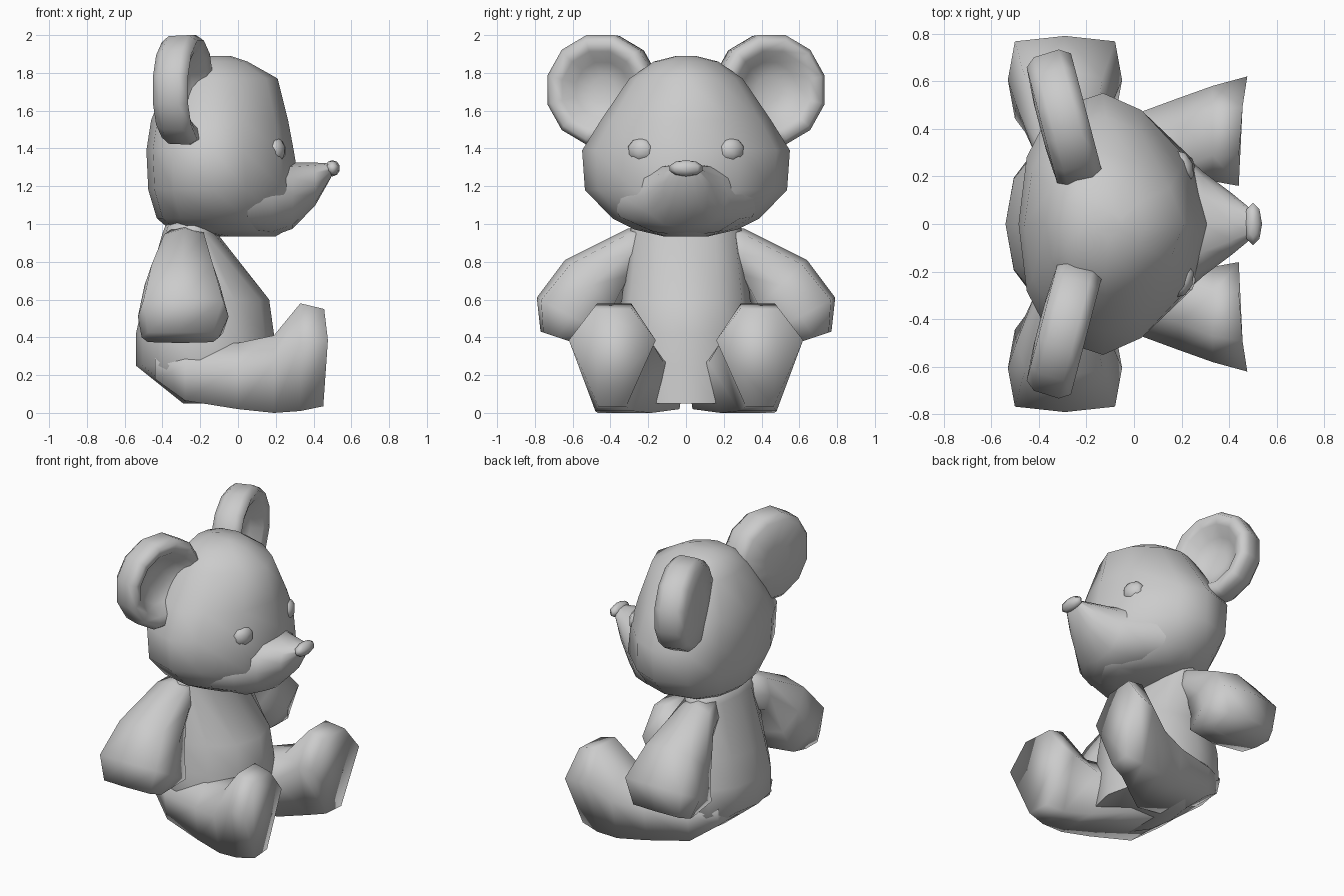
import bpy, bmesh, math
from mathutils import Vector, Matrix

if "Cube" in bpy.data.objects:
    bpy.data.objects.remove(bpy.data.objects["Cube"])


def finish(bm, name, angle=50):
    bmesh.ops.recalc_face_normals(bm, faces=bm.faces)
    me = bpy.data.meshes.new(name)
    bm.to_mesh(me)
    bm.free()
    ob = bpy.data.objects.new(name, me)
    bpy.context.collection.objects.link(ob)
    bpy.ops.object.select_all(action='DESELECT')
    ob.select_set(True)
    bpy.context.view_layer.objects.active = ob
    bpy.ops.object.shade_smooth_by_angle(angle=math.radians(angle))
    return ob


def loft(name, rings, angle=50):
    """Skin a list of closed rings and cap both ends."""
    bm = bmesh.new()
    loops = [[bm.verts.new(p) for p in r] for r in rings]
    n = len(loops[0])
    for a, b in zip(loops, loops[1:]):
        for i in range(n):
            j = (i + 1) % n
            bm.faces.new((a[i], a[j], b[j], b[i]))
    bm.faces.new(loops[0])
    bm.faces.new(loops[-1])
    return finish(bm, name, angle)


def power(v, e):
    return math.copysign(abs(v) ** e, v)


def ring(c, u, v, n=8, e=0.8, phase=0.0):
    """Rounded section about c with half axes u and v."""
    c, u, v = Vector(c), Vector(u), Vector(v)
    angles = [2 * math.pi * (i + phase) / n for i in range(n)]
    return [c + u * power(math.cos(a), e) + v * power(math.sin(a), e) for a in angles]


def level(z, xb, xf, w, xm, front=1.0, back=.85, n=12):
    """Horizontal section: back x, front x, half width, x of widest point, end pointedness."""
    pts = []
    for i in range(n):
        a = 2 * math.pi * i / n
        c, s = math.cos(a), math.sin(a)
        x = xm + (xf - xm) * abs(c) ** front if c > 0 else xm - (xm - xb) * abs(c) ** back
        pts.append(Vector((x, w * power(s, .97), z)))
    return pts


def leg_ring(x, z0, zw, z1, y0, y1, kb, skew, s):
    """Six-sided leg section, widest at zw, bottom width factor kb."""
    m, h = (y0 + y1) / 2, (y1 - y0) / 2
    return [Vector((x + skew * (f + abs(f)), s * (m + f * h), z)) for f, z in
            ((1, zw), (.45, z1), (-.45, z1), (-1, zw), (-kb, z0), (kb, z0))]


def dot(name, loc, size, yaw):
    """Small faceted button shape."""
    bm = bmesh.new()
    bmesh.ops.create_uvsphere(bm, u_segments=8, v_segments=5, radius=1)
    m = Matrix.Translation(loc) @ Matrix.Rotation(yaw, 4, 'Z') @ Matrix.Diagonal((*size, 1))
    bmesh.ops.transform(bm, matrix=m, verts=bm.verts)
    finish(bm, name, 60)


# head
loft("head", [level(*r, xm=m, front=1.4, back=.7) for r, m in [
    ((1.89, -.20, -.04, .05), -.10), ((1.86, -.30, .05, .17), -.12), ((1.77, -.37, .21, .30), -.12),
    ((1.55, -.46, .265, .45), -.12), ((1.39, -.485, .295, .55), -.13), ((1.18, -.475, .33, .535), -.13),
    ((1.03, -.43, .29, .39), -.11), ((.97, -.36, .26, .27), -.08), ((.935, -.10, .20, .12), .05)]], 80)

# muzzle
loft("muzzle", [ring((x, 0, (z0 + z1) / 2), (0, w, 0), (0, 0, (z1 - z0) / 2), 12, .9)
                for x, z0, z1, w in [(.05, .95, 1.33, .40), (.18, .935, 1.33, .32), (.29, .975, 1.325, .22),
                                     (.41, 1.10, 1.325, .13), (.495, 1.25, 1.32, .06)]], 60)

# torso
loft("torso", [level(*r, xm=m, back=.75) for r, m in [
    ((1.03, -.37, -.10, .27), -.23), ((.95, -.40, -.11, .30), -.24), ((.60, -.50, .165, .34), -.2),
    ((.42, -.54, .19, .37), -.2), ((.25, -.54, .20, .38), -.2), ((.05, -.29, .21, .30), -.05)]], 80)

# nose
dot("nose", (.50, 0, 1.295), (.04, .093, .043), 0)

for s, side in ((1, "right"), (-1, "left")):
    # legs with upturned feet
    loft("leg_" + side, [leg_ring(*r, s) for r in [
        (-.44, .18, .27, .36, .0, .30, .8, 0), (-.28, .065, .25, .37, .0, .39, .85, 0),
        (.0, .02, .25, .37, .0, .46, .85, 0), (.19, .0, .27, .41, .12, .53, .7, 0),
        (.33, .01, .37, .58, .18, .58, .5, 0), (.44, .035, .385, .55, .16, .62, .32, .018)]], 150)

    # arms, each section from its upper and lower edge
    rings = []
    for yu, zu, yl, zl, x0, x1, e in [
            (.18, 1.0, .18, .75, -.38, -.16, .75), (.31, .975, .30, .70, -.42, -.15, .7),
            (.64, .81, .36, .54, -.495, -.095, .6), (.79, .61, .42, .41, -.53, -.05, .38),
            (.77, .43, .59, .37, -.51, -.10, .5)]:
        rings.append(ring(((x0 + x1) / 2, s * (yu + yl) / 2, (zu + zl) / 2), ((x1 - x0) / 2, 0, 0),
                          (0, s * (yu - yl) / 2, (zu - zl) / 2), e=e))
    loft("arm_" + side, rings, 100)

    # cupped ears facing forward and outward
    normal = Vector((.965, .255 * s, 0)).normalized()
    across = Vector((-normal.y, normal.x, 0))
    centre = Vector((-.29, .44 * s, 1.71))
    loft("ear_" + side, [ring(centre + normal * d, across * r, Vector((0, 0, r)), 12, 1, .5) for r, d in [
        (.10, -.11), (.26, -.10), (.295, -.06), (.30, .05), (.27, .095),
        (.21, .075), (.15, .01), (.07, -.02)]], 110)

    # eyes
    dot("eye_" + side, (.205, .24 * s, 1.39), (.045, .075, .065), .35 * s)
